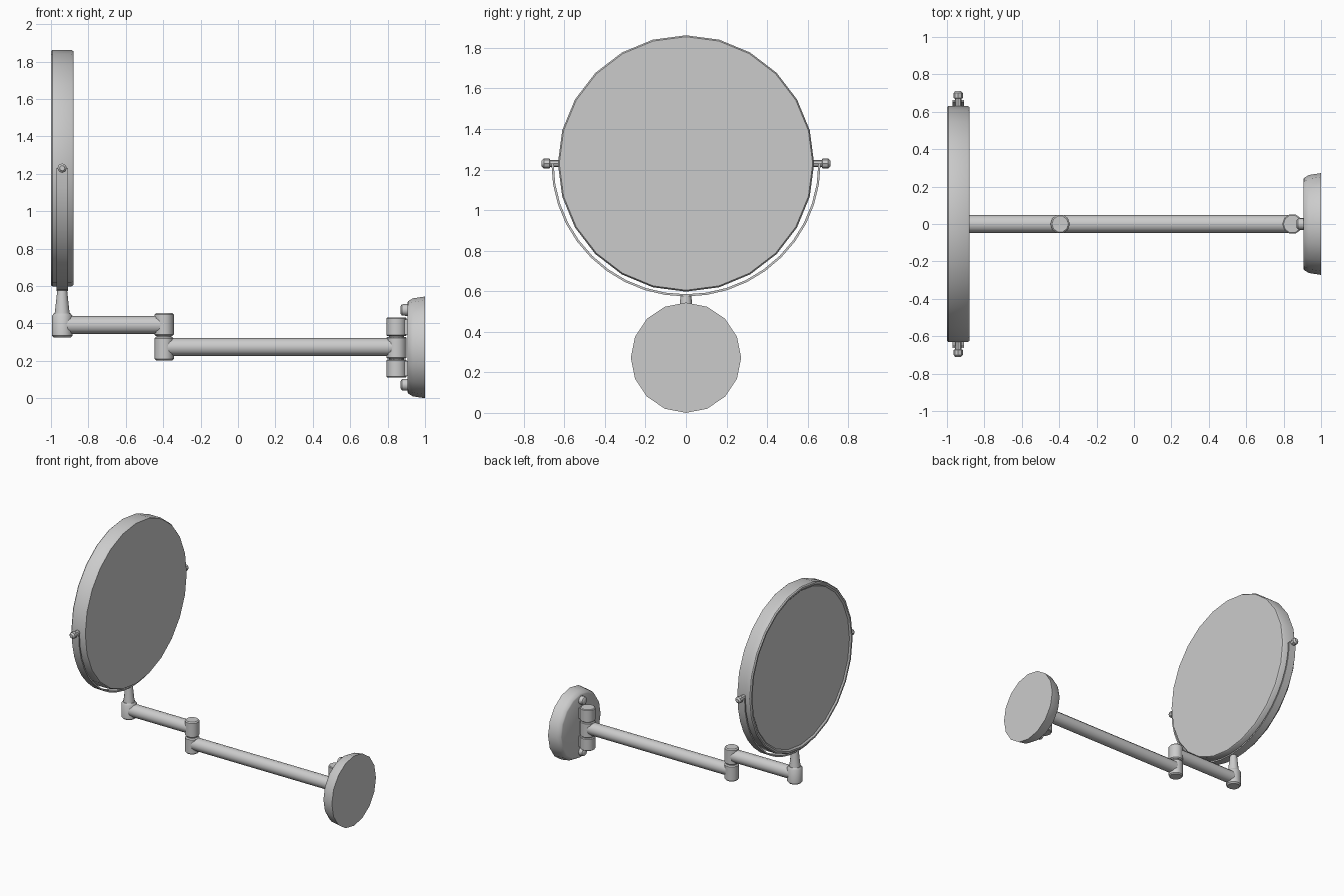
import bpy
import bmesh
from math import sin, cos, pi, radians
from mathutils import Matrix, Vector

cube = bpy.data.objects.get("Cube")
if cube:
    bpy.data.objects.remove(cube)

metal = bpy.data.materials.new("satin grey")
metal.use_nodes = True
GREY = (0.6, 0.6, 0.6, 1)
metal.diffuse_color = GREY
metal.node_tree.nodes["Principled BSDF"].inputs["Base Color"].default_value = GREY


def finish(name, bm, angle=40):
    bmesh.ops.recalc_face_normals(bm, faces=bm.faces)
    mesh = bpy.data.meshes.new(name)
    bm.to_mesh(mesh)
    bm.free()
    mesh.materials.append(metal)
    obj = bpy.data.objects.new(name, mesh)
    bpy.context.collection.objects.link(obj)
    bpy.ops.object.select_all(action="DESELECT")
    obj.select_set(True)
    bpy.context.view_layer.objects.active = obj
    bpy.ops.object.shade_smooth_by_angle(angle=radians(angle))
    return obj


def turned(name, origin, axis, profile, sides):
    """Solid of revolution: profile is (distance along axis, radius)."""
    bm = bmesh.new()
    turn = {"X": Matrix.Rotation(pi / 2, 4, "Y"),
            "Y": Matrix.Rotation(-pi / 2, 4, "X"),
            "Z": Matrix.Identity(4)}[axis]
    place = Matrix.Translation(origin) @ turn
    rings = []
    for t, r in profile:
        steps = [2 * pi * i / sides for i in range(sides)]
        rings.append([bm.verts.new(place @ Vector((r * cos(a), r * sin(a), t))) for a in steps])
    for low, high in zip(rings, rings[1:]):
        for i in range(sides):
            j = (i + 1) % sides
            bm.faces.new((low[i], low[j], high[j], high[i]))
    bm.faces.new(rings[0])
    bm.faces.new(rings[-1])
    return finish(name, bm)


def rod(name, origin, axis, length, radius, sides=12):
    return turned(name, origin, axis, [(0, radius), (length, radius)], sides)


MX, MZ = -0.94, 1.23    # mirror centre
BZ = 0.272              # wall plate centre

# Mirror disc with a shallow rim around the glass
turned("mirror", (MX, 0, MZ), "X",
       [(-0.05, 0.6), (-0.06, 0.612), (-0.06, 0.625), (-0.052, 0.632),
        (0.05, 0.632), (0.06, 0.625)], 24)

# Half-ring yoke below the mirror
bm = bmesh.new()
steps = 20
sections = []
for i in range(steps + 1):
    a = pi + pi * i / steps
    sections.append([bm.verts.new((MX + dx, r * cos(a) * 1.012, MZ + r * sin(a)))
                     for dx, r in ((-0.03, 0.645), (0.03, 0.645), (0.03, 0.656), (-0.03, 0.656))])
for s, t in zip(sections, sections[1:]):
    for k in range(4):
        m = (k + 1) % 4
        bm.faces.new((s[k], s[m], t[m], t[k]))
bm.faces.new(sections[0])
bm.faces.new(sections[-1])
finish("yoke", bm)

# Pivot pins with knobs
for side, label in ((1, "back"), (-1, "front")):
    turned(label + "_pivot", (MX, 0, MZ), "Y",
           [(side * t, r) for t, r in ((0.62, 0.018), (0.67, 0.018), (0.673, 0.025),
                                       (0.7, 0.025), (0.712, 0.014))], 8)

# Tapered stem and its joint
turned("stem", (MX, 0, 0), "Z", [(0.44, 0.043), (0.47, 0.038), (0.58, 0.026)], 12)
turned("stem_joint", (MX, 0, 0), "Z",
       [(0.325, 0.045), (0.335, 0.055), (0.44, 0.055), (0.453, 0.045)], 10)

# Two arms and the elbow between them
rod("short_arm", (MX, 0, 0.392), "X", 0.545, 0.048)
rod("long_arm", (-0.395, 0, 0.274), "X", 1.24, 0.048)
for label, low, high in (("lower", 0.203, 0.327), ("upper", 0.332, 0.455)):
    turned("elbow_" + label, (-0.395, 0, 0), "Z",
           [(low, 0.044), (low + 0.008, 0.052), (high - 0.008, 0.052), (high, 0.044)], 10)
rod("elbow_pin", (-0.395, 0, 0.3), "Z", 0.06, 0.04)

# Wall hinge in three knuckles
for label, low, high in (("lower", 0.11, 0.208), ("middle", 0.212, 0.328), ("upper", 0.332, 0.432)):
    turned("hinge_" + label, (0.847, 0, 0), "Z",
           [(low, 0.048), (low + 0.005, 0.054), (high - 0.005, 0.054), (high, 0.048)], 10)
rod("hinge_pin", (0.847, 0, 0.15), "Z", 0.24, 0.04)

# Brackets joining the outer knuckles to the plate
for label, z in (("lower", 0.16), ("upper", 0.38)):
    bm = bmesh.new()
    bmesh.ops.create_cube(bm, size=1, matrix=Matrix.Translation((0.885, 0, z))
                          @ Matrix.Diagonal((0.06, 0.065, 0.08, 1)))
    finish("bracket_" + label, bm)

# Round wall plate and its two screws
turned("wall_plate", (0, 0, BZ), "X",
       [(0.905, 0.238), (0.91, 0.247), (0.935, 0.262), (1.0, 0.272)], 16)
for label, offset in (("lower", -0.2), ("upper", 0.2)):
    turned("screw_" + label, (0, 0, BZ + offset), "X",
           [(0.868, 0.018), (0.876, 0.03), (0.91, 0.032)], 10)
